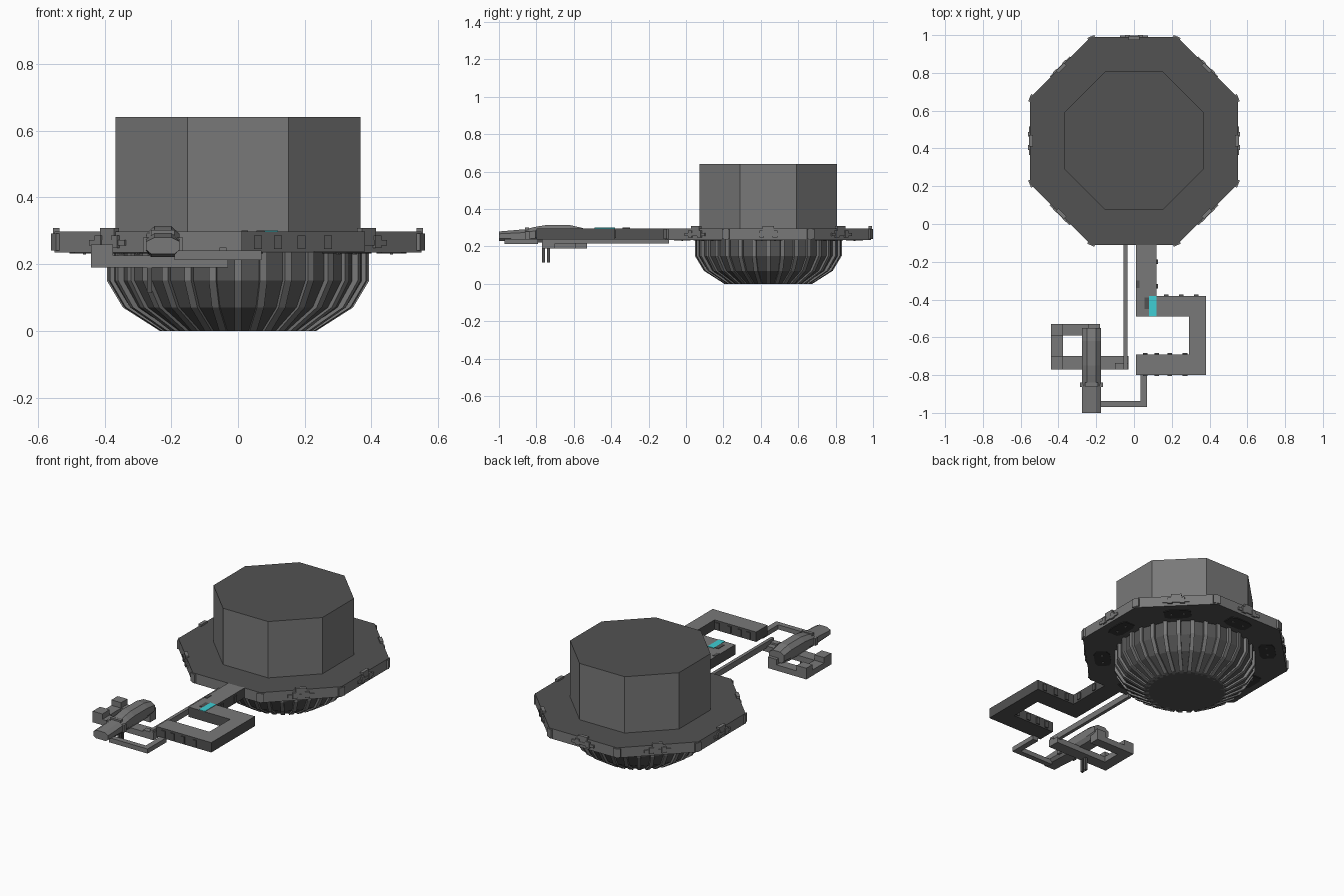
import bpy, bmesh, math
from mathutils import Matrix, Vector

if "Cube" in bpy.data.objects:
    bpy.data.objects.remove(bpy.data.objects["Cube"])

CY = 0.44  # centre of the octagonal hub along y


def mat(name, c):
    m = bpy.data.materials.new(name)
    m.diffuse_color = (*c, 1)
    m.use_nodes = True
    m.node_tree.nodes["Principled BSDF"].inputs["Base Color"].default_value = m.diffuse_color
    return m


MID = mat("mid grey", (0.19, 0.19, 0.19))
DARK = mat("dark grey", (0.085, 0.085, 0.085))
CHAR = mat("charcoal", (0.035, 0.035, 0.035))
CYAN = mat("cyan", (0.05, 0.62, 0.66))


def finish(name, bm, *mats):
    bmesh.ops.recalc_face_normals(bm, faces=bm.faces)
    me = bpy.data.meshes.new(name)
    bm.to_mesh(me)
    bm.free()
    for m in mats:
        me.materials.append(m)
    ob = bpy.data.objects.new(name, me)
    bpy.context.collection.objects.link(ob)
    return ob


def add_box(bm, x0, x1, y0, y1, z0, z1, turn=None):
    M = Matrix.Translation(((x0 + x1) / 2, (y0 + y1) / 2, (z0 + z1) / 2)) @ \
        Matrix.Diagonal((x1 - x0, y1 - y0, z1 - z0, 1))
    bmesh.ops.create_cube(bm, size=1, matrix=(turn @ M) if turn else M)


def boxes(name, m, items):
    bm = bmesh.new()
    for b in items:
        add_box(bm, *b)
    return finish(name, bm, m)


def loft(bm, rings):
    rows = [[bm.verts.new(p) for p in r] for r in rings]
    n = len(rows[0])
    for a, b in zip(rows, rows[1:]):
        for i in range(n):
            bm.faces.new((a[i], a[(i + 1) % n], b[(i + 1) % n], b[i]))
    bm.faces.new(rows[0])
    bm.faces.new(rows[-1])


def turned(name, sides, profile, *mats):
    """Stack of regular polygons; profile holds (flat radius, z)."""
    bm = bmesh.new()
    k = math.cos(math.pi / sides)
    loft(bm, [[(r / k * math.cos((i + .5) * math.tau / sides),
                CY + r / k * math.sin((i + .5) * math.tau / sides), z)
               for i in range(sides)] for r, z in profile])
    return finish(name, bm, *mats)


def prism(name, outline, z0, z1, *mats):
    bm = bmesh.new()
    loft(bm, [[(x, y, z) for x, y in outline] for z in (z0, z1)])
    return finish(name, bm, *mats)


def paint_top(ob, idx=1):
    for f in ob.data.polygons:
        if f.normal.z > 0.9:
            f.material_index = idx


def spin(a):
    return Matrix.Translation((0, CY, 0)) @ Matrix.Rotation(a, 4, 'Z')


# octagonal hub: upper block and wide deck
paint_top(turned("upper_block", 8, [(0.367, 0.295), (0.367, 0.64)], MID, DARK))
paint_top(turned("deck", 8, [(0.55, 0.235), (0.55, 0.297)], MID, DARK))
for f in bpy.data.objects["deck"].data.polygons:
    if f.normal.z < -0.9:
        f.material_index = 1

# bowl below the deck with its ribs
PROFILE = [(0.235, 0.0), (0.345, 0.07), (0.393, 0.15), (0.393, 0.236)]
turned("bowl", 16, [(r - 0.018, z) for r, z in PROFILE], DARK)
bm = bmesh.new()
for i in range(32):
    M = spin(i * math.tau / 32)
    loft(bm, [[M @ Vector((r + d, s * 0.011, z))
               for d, s in ((-.035, -1), (0, -1), (0, 1), (-.035, 1))] for r, z in PROFILE])
finish("bowl_ribs", bm, MID)

# docking clips on every deck side but the front, and panels below
bm, pm, dm = bmesh.new(), bmesh.new(), bmesh.new()
for i in range(8):
    M = spin(i * math.tau / 8)
    pts = [(0.415, -.045), (0.43, -.075), (0.49, -.075), (0.505, -.045),
           (0.505, .045), (0.49, .075), (0.43, .075), (0.415, .045)]
    loft(pm, [[M @ Vector((x, y, z)) for x, y in pts] for z in (0.231, 0.237)])
    for s in (-1, 1):
        add_box(dm, .455, .465, s * .035 - .005, s * .035 + .005, .228, .237, M)
    if i == 6:
        continue
    add_box(bm, .54, .557, -.075, .075, .255, .272, M)
    for s in (-1, 1):
        add_box(bm, .54, .56, s * .035 - .013, s * .035 + .013, .248, .285, M)
    add_box(bm, .535, .555, -.03, .03, .272, .308, M)
finish("docking_clips", bm, MID)
finish("deck_underside_panels", pm, CHAR)
finish("panel_bolts", dm, MID)

# small joints at the deck corners
bm = bmesh.new()
for i in range(8):
    add_box(bm, .583, .598, -.02, .02, .24, .292, spin((i + .5) * math.tau / 8))
finish("deck_corner_joints", bm, MID)

# wide walkway on the right
walk = prism("walkway", [(.01, -.10), (.12, -.10), (.12, -.38), (.38, -.38), (.38, -.80),
                         (.01, -.80), (.01, -.69), (.29, -.69), (.29, -.49), (.01, -.49)],
             .237, .297, DARK, MID)
paint_top(walk)
boxes("walkway_stripe", CYAN, [(.08, .12, -.49, -.38, .292, .3)])
lugs = []
for x in (.06, .12, .19, .27):
    lugs += [(x - .012, x + .012, -.692, -.684, .245, .285),
             (x - .012, x + .012, -.806, -.798, .245, .285)]
for y in (-.2, -.33):
    lugs += [(.118, .126, y - .012, y + .012, .245, .285)]
for x in (.17, .25, .33):
    lugs += [(x - .012, x + .012, -.382, -.374, .245, .285)]
boxes("walkway_lugs", DARK, lugs)
boxes("walkway_hatches", DARK, [(.055, .08, -.45, -.39, .294, .3),
                                (.01, .03, -.34, -.30, .294, .3)])

# thin link from the walkway to the shuttle
prism("narrow_link", [(.035, -.79), (.07, -.79), (.07, -.97), (-.19, -.97),
                      (-.19, -.938), (.035, -.938)], .212, .24, MID)

# thin boom from the hub to the frame
boxes("boom", MID, [(-.055, -.035, -.77, -.09, .215, .25)])

# open frame on the left with raised corner blocks
boxes("frame", MID, [(-.44, -.03, -.77, -.70, .19, .225),
                     (-.44, -.375, -.70, -.59, .19, .225),
                     (-.44, -.18, -.59, -.53, .19, .225)])
boxes("frame_corner_blocks", MID, [(-.44, -.375, -.77, -.70, .19, .258),
                                   (-.44, -.375, -.59, -.53, .19, .258),
                                   (-.24, -.18, -.59, -.53, .19, .258),
                                   (-.10, -.03, -.77, -.735, .19, .235)])
boxes("frame_prongs", DARK, [(-.272, -.258, y - .008, y + .008, .113, .2) for y in (-.762, -.735)])

# shuttle: chamfered hull with a raised back
bm = bmesh.new()
rings = []
for y, w, zb, zt in ((-1.0, .05, .23, .28), (-.86, .05, .222, .292), (-.80, .05, .222, .306),
                     (-.75, .05, .22, .314), (-.62, .05, .22, .314), (-.55, .05, .232, .298)):
    h = zt - zb
    rings.append([(-.225 + s * w, y, zb + t * h) for s, t in
                  ((-.7, 0), (.7, 0), (1, .25), (1, .75), (.5, 1), (-.5, 1), (-1, .75), (-1, .25))])
loft(bm, rings)
finish("shuttle_hull", bm, MID)
boxes("shuttle_collar", MID, [(-.285, -.165, -.862, -.838, .235, .28),
                              (-.26, -.19, -.86, -.84, .28, .302)])
